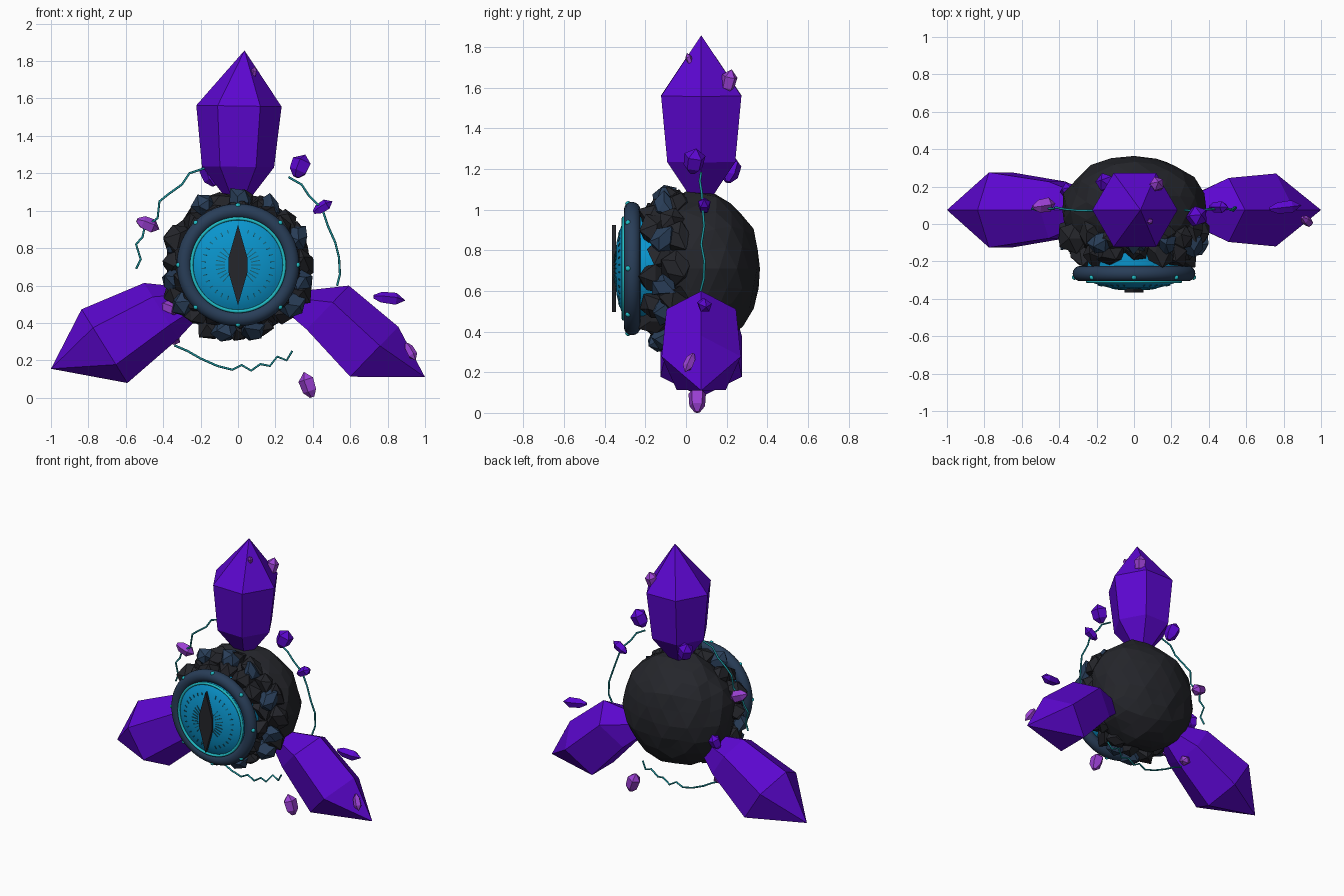
import bpy, bmesh, math, random
from mathutils import Vector, Matrix

random.seed(4)
if "Cube" in bpy.data.objects:
    bpy.data.objects.remove(bpy.data.objects["Cube"])
TAU = math.tau
CZ = 0.71                       # height of the eye centre


def material(name, *rgb):
    m = bpy.data.materials.new(name)
    m.use_nodes = True
    m.diffuse_color = (*rgb, 1)
    m.node_tree.nodes["Principled BSDF"].inputs["Base Color"].default_value = (*rgb, 1)
    return m


purple = material("purple crystal", .107, .002, .63)
violet = material("light violet crystal", .33, .052, .66)
charcoal = material("charcoal stone", .018, .019, .024)
slate = material("slate blue", .022, .048, .098)
cyan = material("cyan iris", .003, .3, .61)
teal = material("bright teal", .015, .5, .56)
deep = material("deep teal", .008, .13, .2)
arc_teal = material("arc teal", .012, .3, .34)


def finish(bm, name, mat, smooth=False):
    bmesh.ops.recalc_face_normals(bm, faces=bm.faces)
    me = bpy.data.meshes.new(name)
    bm.to_mesh(me)
    bm.free()
    me.materials.append(mat)
    ob = bpy.data.objects.new(name, me)
    bpy.context.collection.objects.link(ob)
    if smooth:
        bpy.ops.object.select_all(action='DESELECT')
        ob.select_set(True)
        bpy.context.view_layer.objects.active = ob
        bpy.ops.object.shade_smooth_by_angle(angle=math.radians(50))


def lathe(name, profile, mat, closed=False):
    """Spin (radius, y) points round the eye's front-to-back axis."""
    bm = bmesh.new()
    vs = [bm.verts.new((r, y, CZ)) for r, y in profile]
    pairs = list(zip(vs, vs[1:])) + ([(vs[-1], vs[0])] if closed else [])
    edges = [bm.edges.new(p) for p in pairs]
    bmesh.ops.spin(bm, geom=vs + edges, cent=(0, 0, CZ), axis=(0, 1, 0),
                   angle=TAU, steps=64)
    bmesh.ops.remove_doubles(bm, verts=bm.verts, dist=.0005)
    finish(bm, name, mat, True)


def ring(name, major, minor, y, mat, sides):
    circle = [(major + minor * math.cos(TAU * i / sides),
               y + minor * math.sin(TAU * i / sides)) for i in range(sides)]
    lathe(name, circle, mat, True)


def crystal(name, base, low, shoulder, tip, radii, mat, sides=6):
    """Faceted crystal: small base ring, two prism rings and a point."""
    base, low, shoulder, tip = map(Vector, (base, low, shoulder, tip))
    axis = (shoulder - low).normalized()
    side = axis.cross(Vector((0, 1, 0))).normalized()
    other = axis.cross(side)
    bm = bmesh.new()
    rings = []
    for c, r in zip((base, low, shoulder), radii):
        rings.append([bm.verts.new(c + r * (side * math.cos(a) + other * math.sin(a)))
                      for a in (TAU * i / sides for i in range(sides))])
    top = bm.verts.new(tip)
    bm.faces.new(rings[0])
    for i in range(sides):
        j = (i + 1) % sides
        for a, b in zip(rings, rings[1:]):
            bm.faces.new((a[i], a[j], b[j], b[i]))
        bm.faces.new((rings[-1][i], rings[-1][j], top))
    finish(bm, name, mat)


def shard(name, centre, along, width, mat):
    """Small floating crystal, its length given by a vector."""
    c, d = Vector(centre), Vector(along)
    crystal(name, c - d / 2, c - d * .25, c + d * .2, c + d / 2,
            (width * .3, width * .9, width), mat, 5)


def rock(name, centre, size, mat):
    bm = bmesh.new()
    bmesh.ops.create_icosphere(bm, subdivisions=1, radius=size)
    for v in bm.verts:
        v.co *= random.uniform(.75, 1.2)
    spin = Matrix.Rotation(random.uniform(0, TAU), 4, Vector((1, random.random(), .5)))
    bm.transform(Matrix.Translation(centre) @ spin)
    hull = bmesh.ops.convex_hull(bm, input=bm.verts)
    bmesh.ops.delete(bm, geom=[g for g in hull["geom_interior"]
                               if isinstance(g, bmesh.types.BMVert)], context='VERTS')
    bmesh.ops.dissolve_limit(bm, angle_limit=.55, verts=bm.verts, edges=bm.edges)
    finish(bm, name, mat)


def polar(radius, angle, y):
    return Vector((radius * math.sin(angle), y, CZ + radius * math.cos(angle)))


# Stone core
bm = bmesh.new()
bmesh.ops.create_icosphere(bm, subdivisions=3, radius=1)
for v in bm.verts:
    k = random.uniform(.965, 1.025)
    v.co = Vector((v.co.x * .39, v.co.y * .3, v.co.z * .385)) * k + Vector((0, .07, CZ))
finish(bm, "stone_core", charcoal)

# Rocks crowded round the eye: count, radius, y, size, material
for name, count, radius, y, size, mat in (
        ("outer_rock", 16, .335, -.055, .08, charcoal),
        ("inner_rock", 14, .275, -.14, .085, charcoal),
        ("slate_rock", 11, .35, -.1, .07, slate)):
    for i in range(count):
        a = TAU * (i + random.uniform(-.2, .2)) / count
        rock(name, polar(radius + random.uniform(-.01, .015), a,
                         y + random.uniform(-.02, .02)),
             size * random.uniform(.88, 1.1), mat)

# Eye housing, iris dome and rims
lathe("eye_housing", [(0, -.14), (.26, -.14), (.27, -.21), (.255, -.27), (0, -.27)], cyan)
ring("eye_frame", .287, .041, -.265, slate, 16)
lathe("iris", [(0, -.352), (.07, -.349), (.13, -.341), (.18, -.329), (.22, -.314),
               (.25, -.295), (.25, -.25)], cyan)
ring("iris_rim", .248, .009, -.307, teal, 12)

# Studs on the frame
for i in range(8):
    bm = bmesh.new()
    bmesh.ops.create_icosphere(bm, subdivisions=2, radius=.014,
                               matrix=Matrix.Translation(polar(.318, TAU * i / 8, -.285)))
    finish(bm, "frame_stud", teal, True)

# Radial marks on the iris: count, inner and outer radius, width
bm = bmesh.new()
for count, inner, outer, width in ((30, .07, .12, .005), (32, .175, .195, .006)):
    for i in range(count):
        a = TAU * (i + .5) / count
        if abs(math.sin(a)) * inner < .04:
            continue
        r = (inner + outer) / 2
        mid = polar(r, a, -.355 + .75 * r * r)
        tilt = Matrix.Rotation(-math.atan(1.5 * r), 4, 'X')
        size = Matrix.Diagonal((width, .004, outer - inner, 1))
        bmesh.ops.create_cube(bm, size=1, matrix=Matrix.Translation(mid)
                              @ Matrix.Rotation(a, 4, 'Y') @ tilt @ size)
finish(bm, "iris_marks", deep)

# Slit pupil
bm = bmesh.new()
half = [(0, .215), (.03, .11), (.05, .04)]
right = half + [(x, -z) for x, z in reversed(half)]
outline = right + [(-x, z) for x, z in reversed(right) if x]
face = bm.faces.new([bm.verts.new((x, -.345, CZ + z)) for x, z in outline])
ext = bmesh.ops.extrude_face_region(bm, geom=[face])
bmesh.ops.translate(bm, vec=(0, -.02, 0),
                    verts=[g for g in ext["geom"] if isinstance(g, bmesh.types.BMVert)])
finish(bm, "slit_pupil", charcoal)

# Three large crystals
Y = .075
crystal("top_crystal", (0, Y, 1.06), (0, Y, 1.235), (.005, Y, 1.56), (.035, Y, 1.857),
        (.06, .193, .228), purple)
crystal("right_crystal", (-.27, Y, .51), (-.41, Y, .465), (-.714, Y, .276),
        (-1, Y, .155), (.1, .175, .232), purple)
crystal("left_crystal", (.31, Y, .51), (.468, Y, .47), (.715, Y, .232),
        (1, Y, .11), (.09, .18, .205), purple, 5)

# Small floating and embedded shards
for centre, along, width, mat in (
        ((.335, .04, 1.24), (.05, .02, .12), .055, purple),
        ((.455, .09, 1.02), (.1, 0, .06), .032, purple),
        ((-.15, .22, 1.2), (-.05, .03, .13), .05, purple),
        ((.81, .09, .53), (.17, .02, -.02), .035, purple),
        ((-.355, .18, .6), (.03, .03, .1), .04, purple),
        ((-.48, .1, .925), (.12, .02, -.05), .04, violet),
        ((-.36, -.07, .48), (.1, -.05, -.04), .035, violet),
        ((-.35, .12, .32), (.08, .03, -.05), .035, violet),
        ((.925, .015, .245), (.05, -.04, -.09), .026, violet),
        ((.375, .055, .071), (-.045, 0, .135), .045, violet),
        ((.12, .21, 1.63), (.02, .03, .12), .04, violet),
        ((.085, .015, 1.74), (.01, -.02, .06), .016, violet)):
    shard("crystal_shard", centre, along, width, mat)

# Jagged energy arcs between the crystals
for path in (
        [(-.17, 1.23), (-.26, 1.2), (-.3, 1.14), (-.37, 1.09), (-.42, 1.05), (-.43, .96),
         (-.5, .91), (-.51, .86), (-.545, .82), (-.52, .74), (-.545, .69)],
        [(.27, 1.18), (.34, 1.14), (.38, 1.08), (.45, 1.01), (.48, .92), (.52, .83),
         (.54, .75), (.545, .66), (.53, .6)],
        [(-.34, .28), (-.27, .25), (-.2, .21), (-.11, .17), (-.03, .15), (.02, .175),
         (.07, .145), (.12, .18), (.17, .17), (.21, .22), (.26, .2), (.29, .25)]):
    cu = bpy.data.curves.new("energy_arc", 'CURVE')
    cu.dimensions = '3D'
    cu.bevel_depth = .006
    cu.bevel_resolution = 2
    cu.use_fill_caps = True
    sp = cu.splines.new('POLY')
    sp.points.add(len(path) - 1)
    for p, (x, z) in zip(sp.points, path):
        p.co = (x, .08 + random.uniform(-.012, .012), z, 1)
    cu.materials.append(arc_teal)
    bpy.context.collection.objects.link(bpy.data.objects.new("energy_arc", cu))
